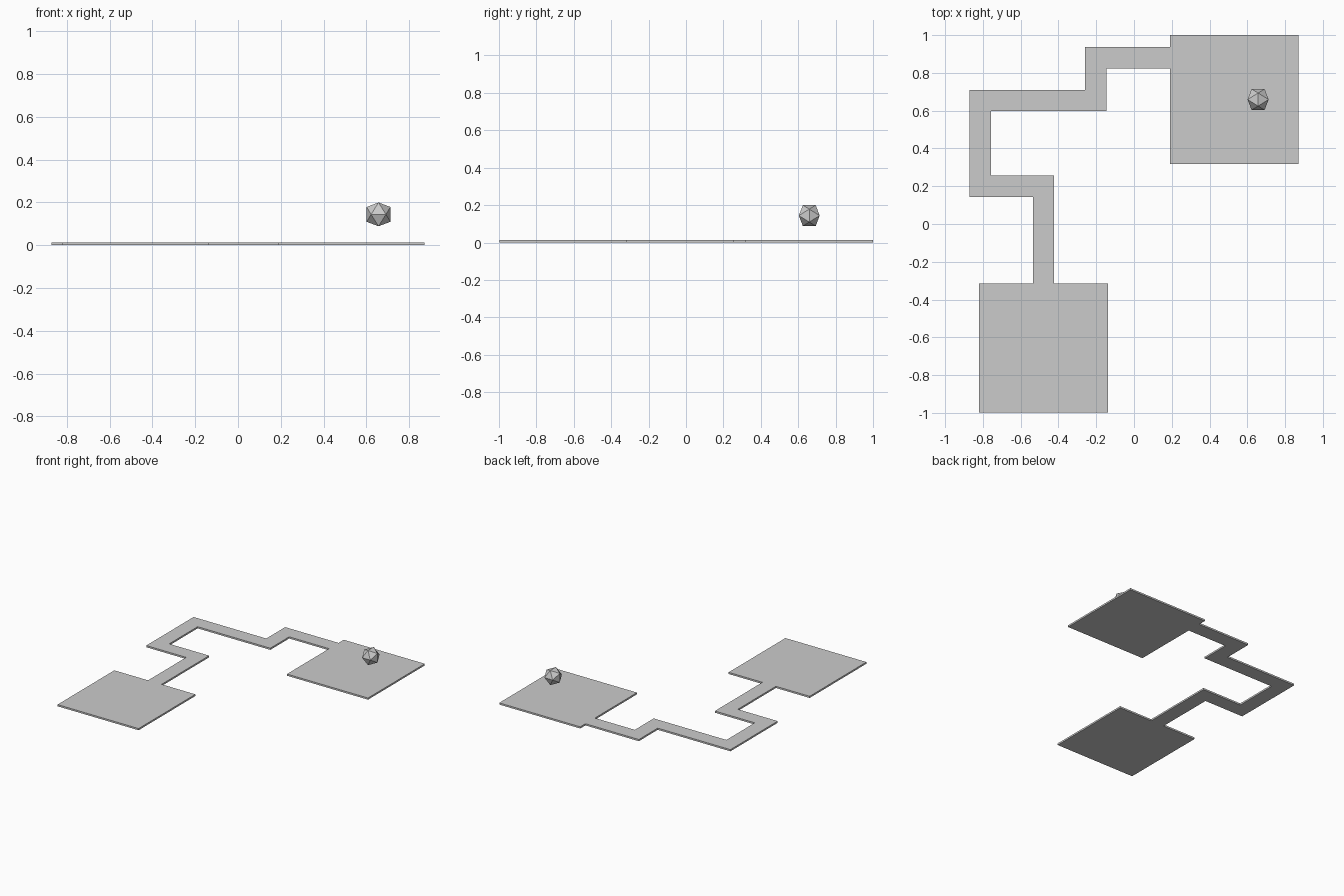
import bpy, bmesh, math
from mathutils import Matrix, Vector

if "Cube" in bpy.data.objects:
    bpy.data.objects.remove(bpy.data.objects["Cube"])

THICK = 0.013   # slab thickness
HALF = 0.0567   # half width of the walkway


def slab(name, outline):
    """Extrude a flat outline up from z = 0."""
    bm = bmesh.new()
    face = bm.faces.new([bm.verts.new((x, y, 0)) for x, y in outline])
    ext = bmesh.ops.extrude_face_region(bm, geom=[face])
    bmesh.ops.translate(bm, vec=(0, 0, THICK),
                        verts=[v for v in ext["geom"] if isinstance(v, bmesh.types.BMVert)])
    bmesh.ops.recalc_face_normals(bm, faces=bm.faces)
    finish(name, bm)


def finish(name, bm):
    mesh = bpy.data.meshes.new(name)
    bm.to_mesh(mesh)
    bm.free()
    obj = bpy.data.objects.new(name, mesh)
    bpy.context.collection.objects.link(obj)
    return obj


def ribbon(path, half):
    """Outline of a right-angled path with square mitred corners."""
    pts = [Vector(p) for p in path]
    dirs = [(b - a).normalized() for a, b in zip(pts, pts[1:])]
    normals = [Vector((-d.y, d.x)) for d in dirs]
    offs = [normals[0]] + [a + b for a, b in zip(normals, normals[1:])] + [normals[-1]]
    left = [p + o * half for p, o in zip(pts, offs)]
    right = [p - o * half for p, o in zip(pts, offs)]
    return left + right[::-1]


# Two square platforms
for name, x, y in (("front_platform", -0.479, -0.657), ("back_platform", 0.531, 0.659)):
    h = 0.341
    slab(name, [(x - h, y - h), (x + h, y - h), (x + h, y + h), (x - h, y + h)])

# Zigzag walkway joining them
slab("walkway", ribbon([(-0.479, -0.316), (-0.479, 0.199), (-0.815, 0.199), (-0.815, 0.654),
                        (-0.203, 0.654), (-0.203, 0.881), (0.19, 0.881)], HALF))

# Floating twenty-sided gem, turned so an edge faces each axis
bm = bmesh.new()
bmesh.ops.create_icosphere(bm, subdivisions=1, radius=0.0655)
phi = (1 + math.sqrt(5)) / 2
bmesh.ops.rotate(bm, verts=bm.verts, matrix=Matrix.Rotation(math.atan(phi), 3, 'Y'))
gem = finish("floating_gem", bm)
gem.location = (0.657, 0.659, 0.144)
